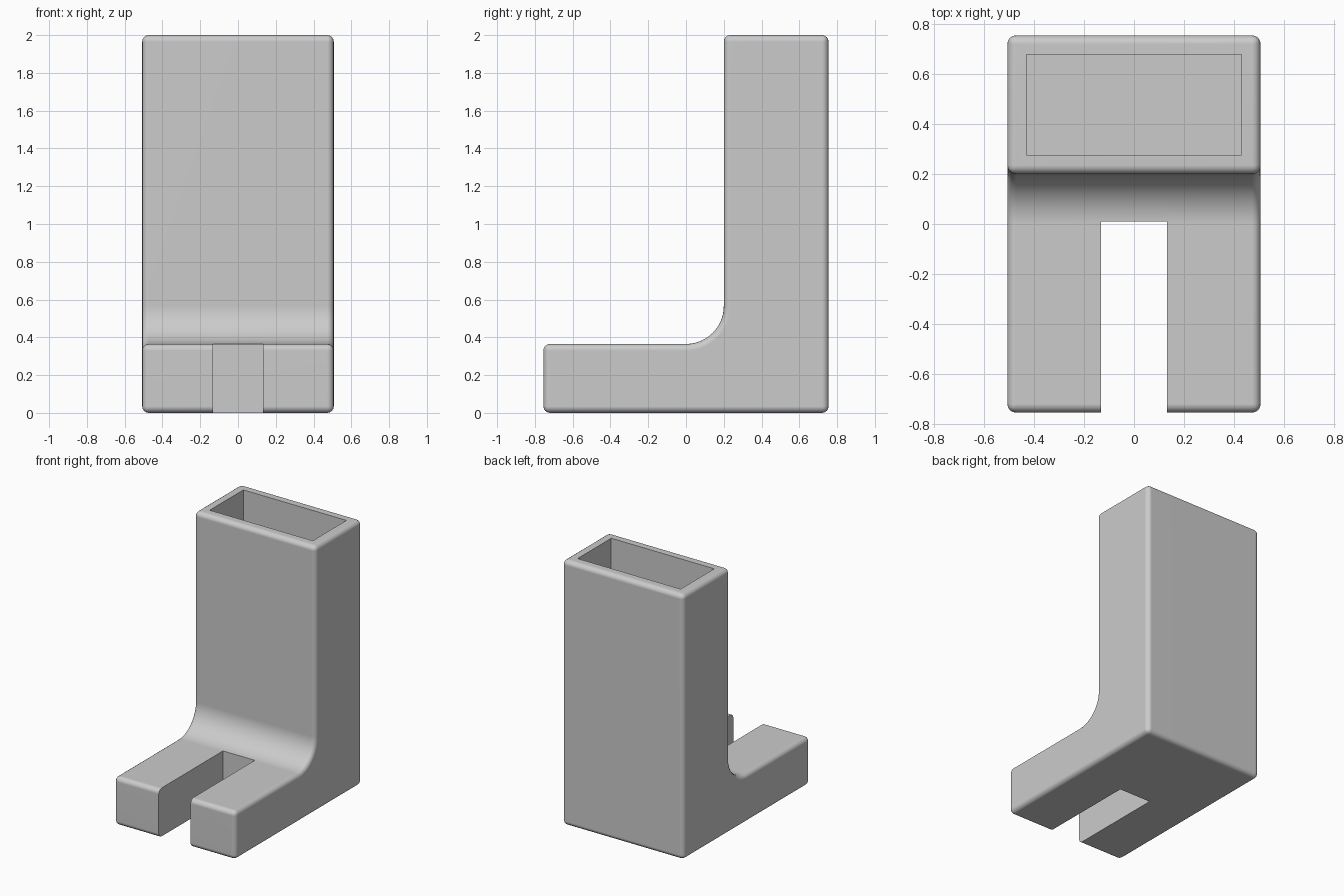
import bpy, bmesh, math

cube = bpy.data.objects.get("Cube")
if cube:
    bpy.data.objects.remove(cube, do_unlink=True)

grey = bpy.data.materials.new("plain_grey")
grey.use_nodes = True
colour = (0.6, 0.6, 0.6, 1)
grey.diffuse_color = colour
grey.node_tree.nodes["Principled BSDF"].inputs["Base Color"].default_value = colour

HALF_W, FRONT, BACK, TOP = 0.507, -0.755, 0.755, 2.0
BASE_TOP, COLUMN_FRONT, FILLET, WALL = 0.365, 0.2, 0.2, 0.077


def extruded(name, profile, half_width):
    """Extrude a (y, z) profile evenly to both sides of x = 0."""
    bm = bmesh.new()
    face = bm.faces.new([bm.verts.new((-half_width, y, z)) for y, z in profile])
    out = bmesh.ops.extrude_face_region(bm, geom=[face])
    moved = [v for v in out["geom"] if isinstance(v, bmesh.types.BMVert)]
    bmesh.ops.translate(bm, verts=moved, vec=(2 * half_width, 0, 0))
    bmesh.ops.recalc_face_normals(bm, faces=bm.faces)
    mesh = bpy.data.meshes.new(name)
    bm.to_mesh(mesh)
    bm.free()
    mesh.materials.append(grey)
    obj = bpy.data.objects.new(name, mesh)
    bpy.context.collection.objects.link(obj)
    return obj


def cut(target, name, y0, y1, z0, z1, half_width):
    """Subtract a box from the target with a hidden cutter."""
    box = extruded(name, [(y0, z0), (y1, z0), (y1, z1), (y0, z1)], half_width)
    box.hide_render = True
    box.hide_viewport = True
    box.display_type = 'WIRE'
    mod = target.modifiers.new(name, 'BOOLEAN')
    mod.object = box
    mod.operation = 'DIFFERENCE'
    mod.solver = 'EXACT'


# L-shaped body with a concave fillet between foot and column
STEPS = 14
arc = []
for i in range(STEPS + 1):
    a = math.pi / 2 * i / STEPS
    arc.append((COLUMN_FRONT - FILLET + FILLET * math.sin(a),
                BASE_TOP + FILLET - FILLET * math.cos(a)))
profile = [(FRONT, 0), (BACK, 0), (BACK, TOP), (COLUMN_FRONT, TOP)]
profile += arc[::-1] + [(FRONT, BASE_TOP)]
body = extruded("holder_body", profile, HALF_W)

# Rounded outer edges
bevel = body.modifiers.new("rounded_edges", 'BEVEL')
bevel.width = 0.035
bevel.segments = 4
bevel.limit_method = 'ANGLE'
bevel.angle_limit = math.radians(30)

# Open pocket in the column and slot through the foot, both with sharp rims
cut(body, "pocket_cutter", COLUMN_FRONT + WALL, BACK - WALL, WALL, TOP + 0.2, HALF_W - WALL)
cut(body, "slot_cutter", FRONT - 0.2, 0.01, -0.2, BASE_TOP + 0.2, 0.133)

# Smooth shading with crisp cut edges
bpy.ops.object.select_all(action='DESELECT')
body.select_set(True)
bpy.context.view_layer.objects.active = body
for mod in list(body.modifiers):
    bpy.ops.object.modifier_apply(modifier=mod.name)
bpy.ops.object.shade_smooth_by_angle(angle=math.radians(35))
normals = body.modifiers.new("flat_face_normals", 'WEIGHTED_NORMAL')
normals.keep_sharp = True
